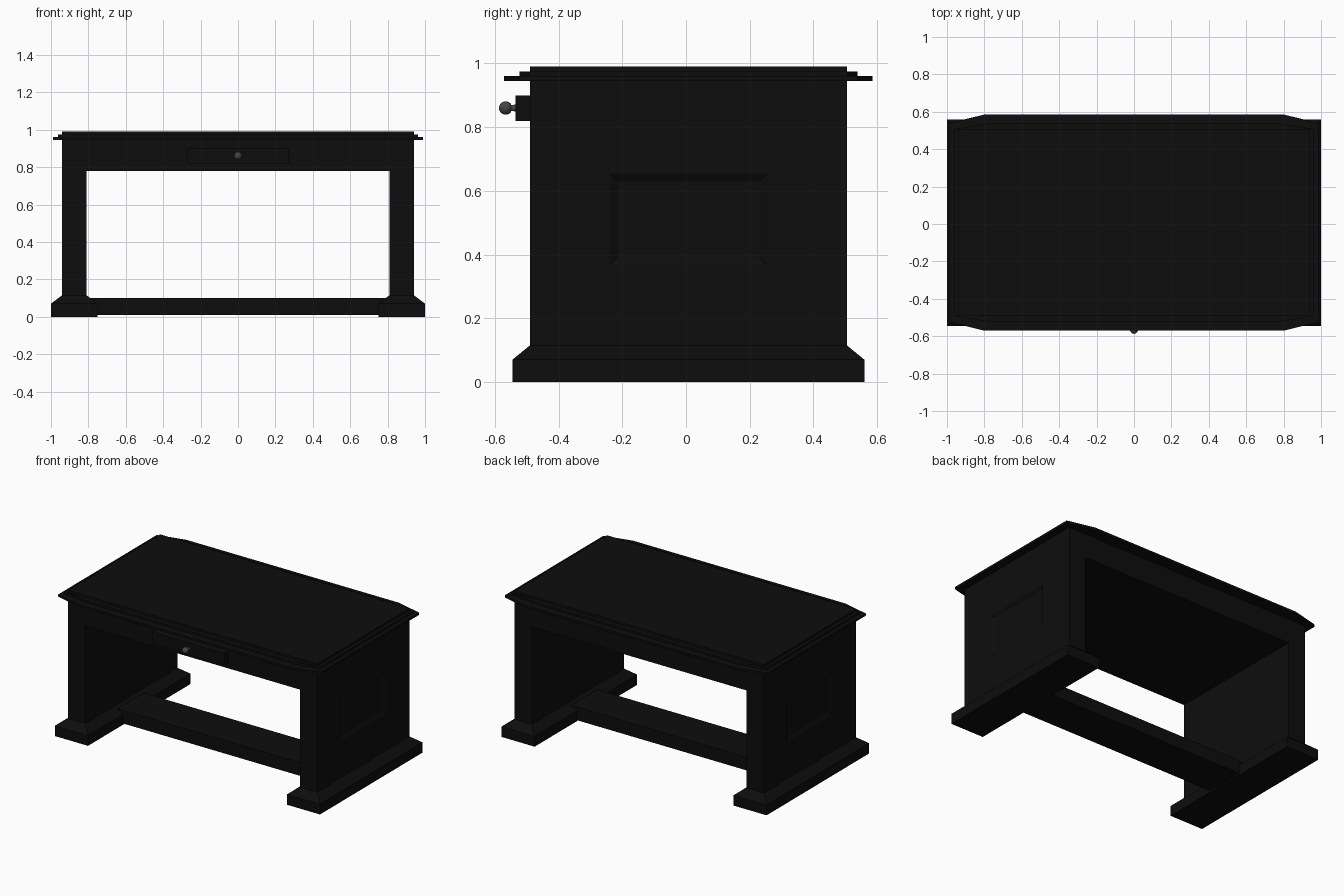
import bpy, bmesh, math

if "Cube" in bpy.data.objects:
    bpy.data.objects.remove(bpy.data.objects["Cube"])

YC = 0.0075  # depth centre of the carcass


def paint(name, rgb):
    m = bpy.data.materials.new(name)
    m.diffuse_color = (*rgb, 1)
    m.use_nodes = True
    m.node_tree.nodes["Principled BSDF"].inputs["Base Color"].default_value = m.diffuse_color
    return m


BLACK = paint("black_wood", (0.004, 0.004, 0.004))
GREY = paint("dark_metal", (0.06, 0.06, 0.06))


def loft(name, rings, mat=BLACK):
    """Skin matching rings of points and cap both ends."""
    bm = bmesh.new()
    loops = [[bm.verts.new(p) for p in ring] for ring in rings]
    n = len(loops[0])
    for a, b in zip(loops, loops[1:]):
        for i in range(n):
            j = (i + 1) % n
            bm.faces.new((a[i], a[j], b[j], b[i]))
    bm.faces.new(loops[0])
    bm.faces.new(loops[-1])
    bmesh.ops.recalc_face_normals(bm, faces=bm.faces)
    me = bpy.data.meshes.new(name)
    bm.to_mesh(me)
    bm.free()
    ob = bpy.data.objects.new(name, me)
    bpy.context.collection.objects.link(ob)
    me.materials.append(mat)
    return ob


def rect(x0, x1, y0, y1, z):
    return [(x0, y0, z), (x1, y0, z), (x1, y1, z), (x0, y1, z)]


def box(name, x0, x1, y0, y1, z0, z1):
    return loft(name, [rect(x0, x1, y0, y1, z) for z in (z0, z1)])


def slab(name, x, y, z0, z1, cut_x=0.19, cut_y=0.047):
    """Table-top layer with long shallow corner cuts."""
    q = [(x, y - cut_y), (x - cut_x, y)]
    half = q + [(-a, b) for a, b in reversed(q)]
    pts = half + [(-a, -b) for a, b in half]
    return loft(name, [[(a, b + YC, z) for a, b in pts] for z in (z0, z1)])


# stepped top
slab("top_edge", 0.99, 0.578, 0.945, 0.96)
slab("top_step", 0.963, 0.53, 0.96, 0.975, 0.19, 0.03)
box("top_surface", -0.94, 0.94, -0.49, 0.505, 0.975, 0.99)

# drawer carcass between the side panels
box("apron", -0.81, 0.81, -0.49, 0.505, 0.78, 0.945)

# side panels with flared feet
side = loft("side_panel", [
    rect(0.75, 1.0, -0.545, 0.56, 0),
    rect(0.75, 1.0, -0.545, 0.56, 0.07),
    rect(0.81, 0.94, -0.49, 0.505, 0.115),
    rect(0.81, 0.94, -0.49, 0.505, 0.945)])


def panel_ring(x, grow):
    y0, y1, z0, z1 = -0.24 - grow, 0.255 + grow, 0.365 - grow, 0.655 + grow
    return [(x, y0, z0), (x, y1, z0), (x, y1, z1), (x, y0, z1)]


# recessed panel with sloped border on the outer face
cutter = loft("panel_cutter", [panel_ring(0.925, -0.026), panel_ring(0.955, 0.026)])
cutter.hide_render = True
cutter.hide_set(True)
cut = side.modifiers.new("recess", 'BOOLEAN')
cut.operation = 'DIFFERENCE'
cut.object = cutter
cut.solver = 'EXACT'
side.modifiers.new("mirror", 'MIRROR').use_axis[0] = True

# low stretcher joining the feet
box("stretcher", -0.82, 0.82, -0.17, 0.11, 0.01, 0.1)

# drawer front
box("drawer_front", -0.27, 0.27, -0.535, -0.485, 0.82, 0.9)

# turned knob: stem and ball revolved around the depth axis
R, CY = 0.021, -0.566
profile = [(0.013, -0.53), (0.010, -0.54), (0.010, -0.549)]
profile += [(R * math.sin(a), CY + R * math.cos(a))
            for a in [math.radians(d) for d in range(40, 180, 15)]]
profile.append((0.001, CY - R))
knob = loft("drawer_knob", [
    [(r * math.cos(k * math.tau / 20), y, 0.86 + r * math.sin(k * math.tau / 20))
     for k in range(20)] for r, y in profile], GREY)
bpy.context.view_layer.objects.active = knob
knob.select_set(True)
bpy.ops.object.shade_smooth_by_angle()
